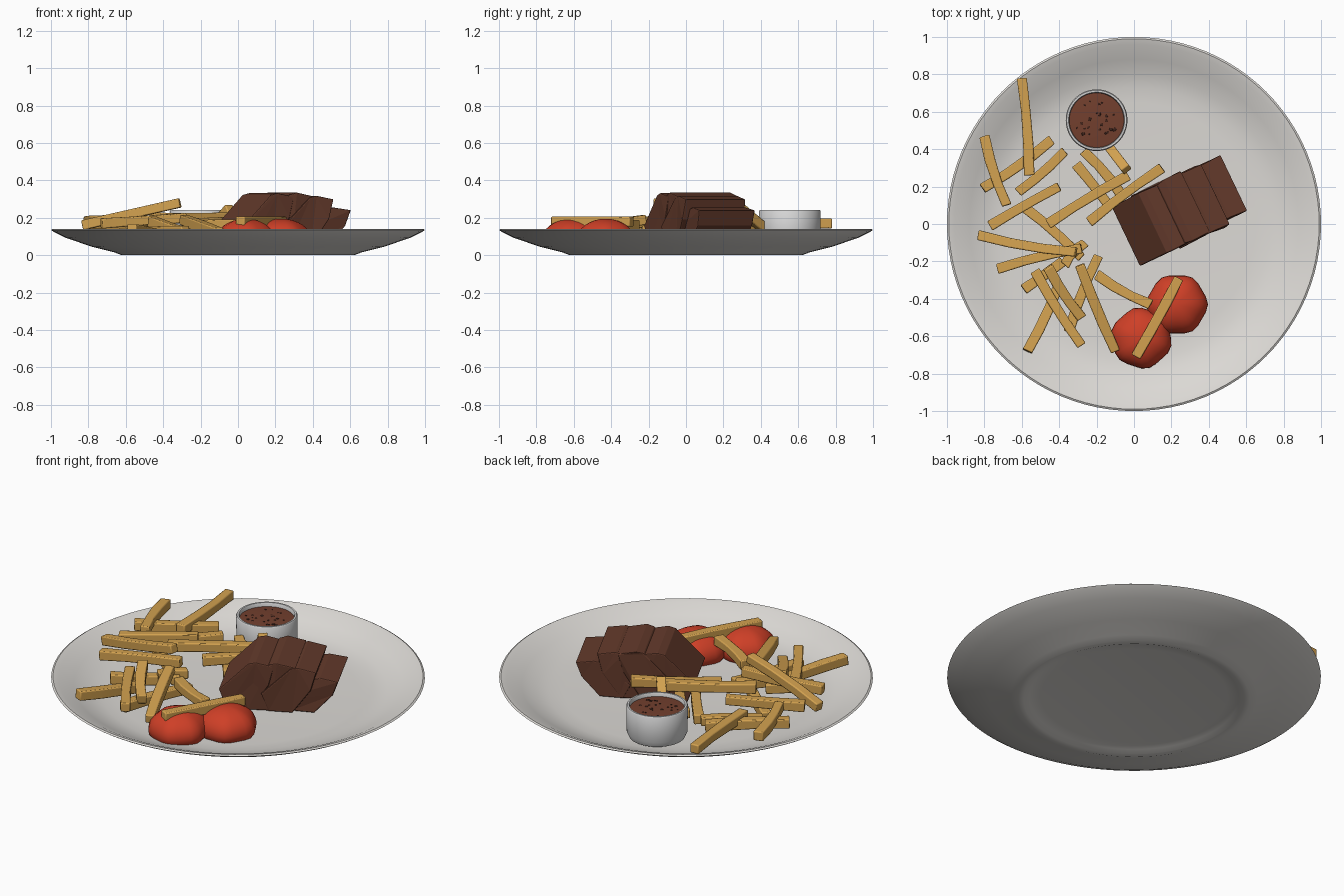
import bpy, bmesh, math, random
from mathutils import Vector

random.seed(4)
cube = bpy.data.objects.get("Cube")
if cube:
    bpy.data.objects.remove(cube, do_unlink=True)


def make_material(name, r, g, b):
    mat = bpy.data.materials.new(name)
    mat.use_nodes = True
    mat.diffuse_color = (r, g, b, 1)
    bsdf = next(n for n in mat.node_tree.nodes if n.type == 'BSDF_PRINCIPLED')
    bsdf.inputs["Base Color"].default_value = (r, g, b, 1)
    bsdf.inputs["Roughness"].default_value = 0.6
    return mat


china = make_material("plate white", 0.72, 0.70, 0.67)
pot_white = make_material("pot white", 0.68, 0.68, 0.68)
gold = make_material("fried gold", 0.65, 0.36, 0.08)
meat = make_material("roast brown", 0.125, 0.042, 0.024)
red = make_material("tomato red", 0.62, 0.05, 0.02)
sauce_brown = make_material("sauce brown", 0.17, 0.05, 0.027)
speck_dark = make_material("speck dark brown", 0.05, 0.018, 0.012)


def finish(bm, name, mat, smooth=None, bevel=0):
    """Turn a bmesh into a named, coloured and shaded object."""
    bmesh.ops.recalc_face_normals(bm, faces=bm.faces)
    mesh = bpy.data.meshes.new(name)
    bm.to_mesh(mesh)
    bm.free()
    mesh.materials.append(mat)
    obj = bpy.data.objects.new(name, mesh)
    bpy.context.collection.objects.link(obj)
    if bevel:
        mod = obj.modifiers.new("soft edges", 'BEVEL')
        mod.width = bevel
        mod.segments = 2
    if smooth:
        bpy.ops.object.select_all(action='DESELECT')
        obj.select_set(True)
        bpy.context.view_layer.objects.active = obj
        bpy.ops.object.shade_smooth_by_angle(angle=math.radians(smooth))
    return obj


def lathe(name, profile, mat, centre=(0, 0), steps=64):
    """Spin a radius and height profile round a vertical axis."""
    bm = bmesh.new()
    verts = [bm.verts.new((r, 0, z)) for r, z in profile]
    edges = [bm.edges.new(pair) for pair in zip(verts, verts[1:])]
    bmesh.ops.spin(bm, geom=verts + edges, cent=(0, 0, 0), axis=(0, 0, 1),
                   angle=math.tau, steps=steps)
    bmesh.ops.remove_doubles(bm, verts=bm.verts, dist=0.0005)
    bmesh.ops.translate(bm, verts=bm.verts, vec=(*centre, 0))
    return finish(bm, name, mat, smooth=40)


# Plate with a foot ring underneath
lathe("plate", [(0, .02), (.5, .02), (.56, .012), (.59, 0), (.62, 0), (.66, .015),
                (.78, .045), (.92, .093), (.985, .125), (1, .135), (.99, .141),
                (.96, .133), (.88, .095), (.8, .062), (.73, .047), (.65, .042),
                (0, .04)], china, steps=96)

# Sauce pot with its filling
POT = (-.2, .555)
lathe("sauce_pot", [(0, .045), (.12, .045), (.15, .06), (.163, .09), (.165, .235),
                    (.16, .242), (.15, .242), (.146, .235), (.146, .19), (0, .19)],
      pot_white, POT)
lathe("sauce", [(0, .223), (.13, .222), (.147, .22)], sauce_brown, POT)

# Specks floating on the sauce
bm = bmesh.new()
for i in range(24):
    angle, reach = random.uniform(0, math.tau), .12 * math.sqrt(random.random())
    made = bmesh.ops.create_icosphere(bm, subdivisions=1, radius=random.uniform(.005, .011))
    place = Vector((POT[0] + reach * math.cos(angle), POT[1] + reach * math.sin(angle), .223))
    for v in made["verts"]:
        v.co.z *= .4
        v.co += place
finish(bm, "sauce_specks", speck_dark)


def fry(name, start, end, half=.027):
    """Loft a slightly bent square bar between two points."""
    start, end = Vector(start), Vector(end)
    along = (end - start).normalized()
    side = along.cross(Vector((0, 0, 1))).normalized()
    up = side.cross(along)
    bend = random.uniform(-.014, .014)
    bm = bmesh.new()
    rings = []
    for t in (0, .33, .67, 1):
        mid = start.lerp(end, t) + side * bend * math.sin(math.pi * t)
        size = half * random.uniform(.92, 1.06)
        rings.append([bm.verts.new(mid + side * a * size + up * b * size)
                      for a, b in ((-1, -1), (1, -1), (1, 1), (-1, 1))])
    for low, high in zip(rings, rings[1:]):
        for k in range(4):
            n = (k + 1) % 4
            bm.faces.new((low[k], low[n], high[n], high[k]))
    bm.faces.new(rings[0])
    bm.faces.new(rings[-1])
    finish(bm, name, gold, smooth=35, bevel=.006)


# Fries, as start and end points in hundredths
FRIES = [
    (-60, 78, 17, -56, 26, 17), (-80, 47, 18, -68, 10, 19),
    (-81, 19, 16, -44, 45, 14), (-62, 17, 12, -37, 39, 13),
    (-77, -1, 17, -40, 20, 19), (-60, 10, 10, -28, -18, 11),
    (-83, -6, 16, -31, -15, 28), (-73, -24, 17, -28, -13, 20),
    (-46, 0, 20, -3, 26, 20), (-31, 32, 9, -12, 8, 9),
    (-27, 39, 14, -5, 13, 13), (-14, 42, 14, -4, 29, 25),
    (-24, 1, 17, 15, 30, 19), (-59, -35, 11, -38, -20, 10),
    (-53, -25, 13, -28, -65, 13), (-46, -23, 18, -28, -50, 12),
    (-57, -68, 14, -40, -32, 10), (-29, -22, 19, -10, -68, 12),
    (-20, -27, 16, 9, -43, 17), (-35, -58, 9, -19, -17, 9),
    (1, -71, 18, 24, -29, 18), (-37, -22, 13, -26, -10, 13)]
for i, f in enumerate(FRIES):
    fry(f"fry_{i + 1}", [c / 100 for c in f[:3]], [c / 100 for c in f[3:]])


# Steak slices leaning on each other like dominoes
AXIS = Vector((.9, .43, 0)).normalized()
ACROSS = Vector((-AXIS.y, AXIS.x, 0))
STEAK_START = Vector((-.045, -.065, 0))
SLICE = [(0, .16), (.16, .325), (.2, .335), (.3, .315), (.27, .2), (.17, .05), (.04, .05)]


def steak_slice(name, shift, height, half_width, slide):
    bm = bmesh.new()
    sides = []
    for sign in (-1, 1):
        ring = []
        for s, z in SLICE:
            wide = half_width * sign * random.uniform(.95, 1.03) + slide
            pos = STEAK_START + AXIS * (s + shift) + ACROSS * wide
            pos.z = .05 + (z - .05) * height
            ring.append(bm.verts.new(pos))
        sides.append(ring)
        bm.faces.new(ring)
    for k in range(len(SLICE)):
        n = (k + 1) % len(SLICE)
        bm.faces.new((sides[0][k], sides[0][n], sides[1][n], sides[1][k]))
    bmesh.ops.triangulate(bm, faces=bm.faces)
    finish(bm, name, meat, bevel=.006)


for i, (height, half, slide) in enumerate([(.99, .175, 0), (1, .18, .005),
                                           (.94, .18, -.005), (.72, .165, .01)]):
    steak_slice(f"steak_slice_{i + 1}", i * .115, height, half, slide)


# Tomato halves resting cut side down
def tomato(name, x, y, turn):
    bm = bmesh.new()
    bmesh.ops.create_uvsphere(bm, u_segments=24, v_segments=16, radius=1)
    for v in bm.verts:
        angle = math.atan2(v.co.y, v.co.x)
        lobe = .16 * (1 + .035 * math.cos(6 * angle + turn))
        v.co = Vector((x + v.co.x * lobe, y + v.co.y * lobe,
                       max(.043, .08 + v.co.z * .115)))
    finish(bm, name, red, smooth=50)


tomato("tomato_back", .23, -.43, 0)
tomato("tomato_front", .04, -.61, 2)
